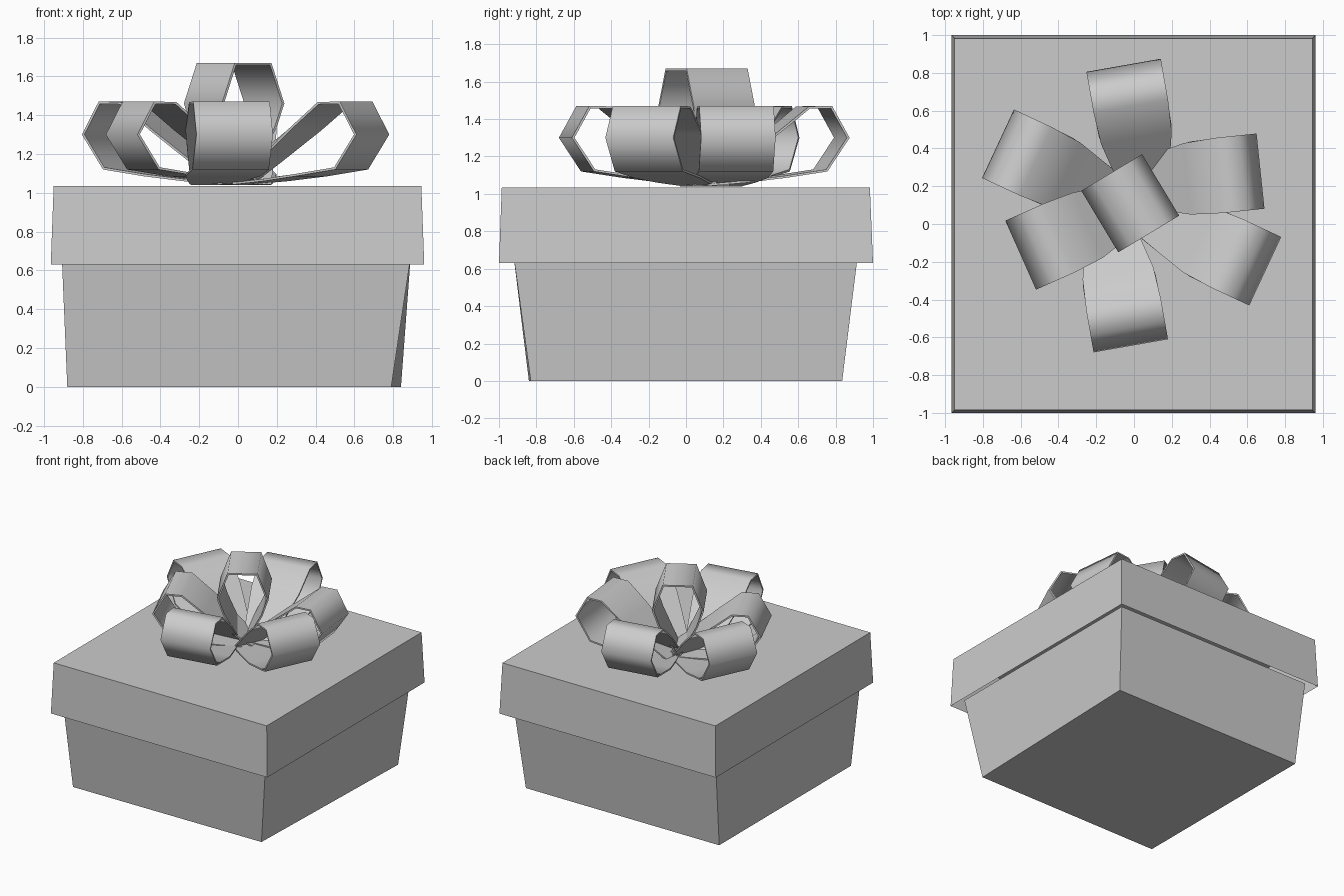
import bpy, bmesh
from math import radians, cos, sin
from mathutils import Vector

if "Cube" in bpy.data.objects:
    bpy.data.objects.remove(bpy.data.objects["Cube"])


def finish(bm, name, smooth=None):
    mesh = bpy.data.meshes.new(name)
    bm.to_mesh(mesh)
    bm.free()
    ob = bpy.data.objects.new(name, mesh)
    bpy.context.collection.objects.link(ob)
    if smooth:
        bpy.ops.object.select_all(action='DESELECT')
        ob.select_set(True)
        bpy.context.view_layer.objects.active = ob
        bpy.ops.object.shade_smooth_by_angle(angle=radians(smooth))
    return ob


def tapered_box(name, low, z0, high, z1, bottom=True):
    # low / high: four corners, counter-clockwise from front left
    bm = bmesh.new()
    a = [bm.verts.new((x, y, z0)) for x, y in low]
    b = [bm.verts.new((x, y, z1)) for x, y in high]
    for i in range(4):
        j = (i + 1) % 4
        bm.faces.new((a[i], a[j], b[j], b[i]))
    bm.faces.new(b)
    if bottom:
        bm.faces.new(a[::-1])
    return finish(bm, name)


def rect(x0, x1, y0, y1):
    return [(x0, y0), (x1, y0), (x1, y1), (x0, y1)]


def ribbon(name, profile, base, angle):
    # profile: (distance along loop, height, half width)
    bm = bmesh.new()
    d = Vector((cos(radians(angle)), sin(radians(angle)), 0))
    side = Vector((-d.y, d.x, 0))
    rows = []
    for u, z, w in profile:
        p = Vector((base[0], base[1], z)) + d * u
        rows.append((bm.verts.new(p - side * w), bm.verts.new(p + side * w)))
    for r, s in zip(rows, rows[1:]):
        bm.faces.new((r[0], r[1], s[1], s[0]))
    bmesh.ops.recalc_face_normals(bm, faces=bm.faces)
    bmesh.ops.solidify(bm, geom=bm.faces[:], thickness=0.012)
    bmesh.ops.recalc_face_normals(bm, faces=bm.faces)
    return finish(bm, name, 75)


# Box: slightly skewed at the base
tapered_box("box_body",
            [(-0.88, -0.84), (0.79, -0.83), (0.84, 0.835), (-0.88, 0.835)], 0,
            rect(-0.908, 0.89, -0.922, 0.918), 0.67)

# Lid: open underneath
tapered_box("box_lid", rect(-0.965, 0.96, -1, 1), 0.63,
            rect(-0.95, 0.945, -0.985, 0.983), 1.035, bottom=False)

# Outer bow loops: tip centre and direction
loop = [(0, 1.042, 0.10), (0.2, 1.06, 0.15), (0.4, 1.085, 0.195), (0.63, 1.12, 0.2),
        (0.75, 1.30, 0.2), (0.655, 1.47, 0.2), (0.53, 1.468, 0.2),
        (0.36, 1.33, 0.19), (0.18, 1.185, 0.145), (0.01, 1.05, 0.10)]
tips = [(0.695, -0.25, -25), (0.67, 0.28, 6), (-0.055, 0.84, 100),
        (-0.72, 0.425, 155), (-0.60, -0.165, 204), (-0.017, -0.645, 280)]
for i, (x, y, ang) in enumerate(tips):
    base = (x - 0.75 * cos(radians(ang)), y - 0.75 * sin(radians(ang)))
    ribbon(f"bow_loop_{i + 1}", loop, base, ang)

# Upright centre loop
half = [(0.005, 1.045, 0.10), (0.07, 1.18, 0.14), (0.145, 1.33, 0.18),
        (0.188, 1.46, 0.19), (0.11, 1.67, 0.19)]
ribbon("bow_centre_loop",
       half + [(-u, z, w) for u, z, w in reversed(half)], (-0.02, 0.11), 31)
